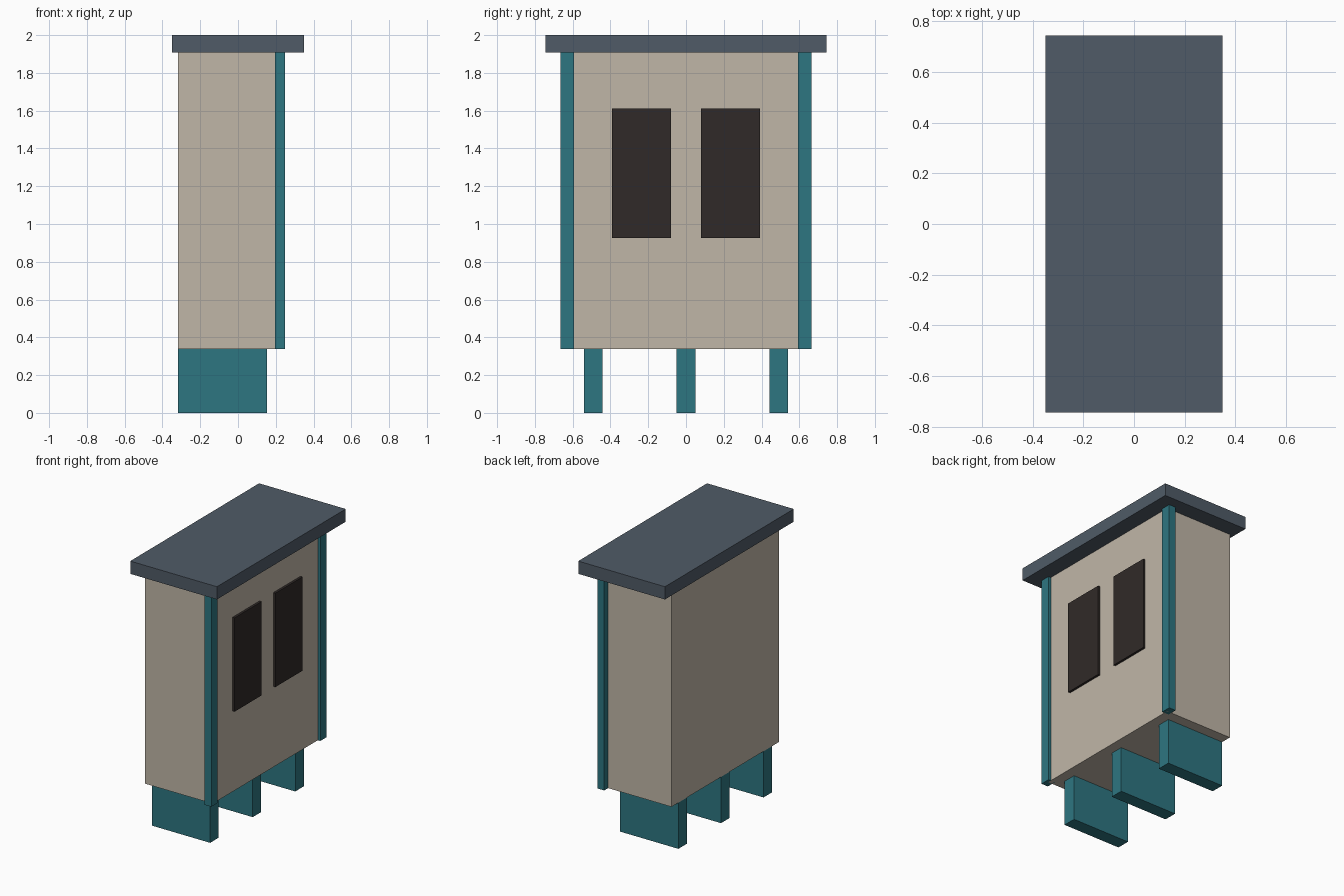
import bpy

if "Cube" in bpy.data.objects:
    bpy.data.objects.remove(bpy.data.objects["Cube"])


def material(name, rgb):
    m = bpy.data.materials.new(name)
    m.diffuse_color = (*rgb, 1)
    m.use_nodes = True
    m.node_tree.nodes["Principled BSDF"].inputs["Base Color"].default_value = m.diffuse_color
    return m


TAN = material("tan_panel", (0.53, 0.47, 0.39))
TEAL = material("teal_trim", (0.027, 0.18, 0.22))
SLATE = material("slate_roof", (0.08, 0.105, 0.135))
DARK = material("dark_panel", (0.03, 0.023, 0.021))


def box(name, x, y, z, mat):
    """Axis-aligned box from (min, max) ranges."""
    bpy.ops.mesh.primitive_cube_add(
        size=1, location=[(a + b) / 2 for a, b in (x, y, z)])
    ob = bpy.context.object
    ob.name = name
    ob.scale = [b - a for a, b in (x, y, z)]
    bpy.ops.object.transform_apply(location=False, rotation=False, scale=True)
    ob.data.materials.append(mat)
    return ob


BASE, EAVE = 0.337, 1.907

# Cabinet body and overhanging roof slab
box("body", (-0.317, 0.23), (-0.62, 0.62), (BASE, EAVE), TAN)
box("roof", (-0.35, 0.35), (-0.743, 0.743), (EAVE, 2.0), SLATE)

# Corner posts and raised dark panels, mirrored about y = 0
for side, s in (("near", -1), ("far", 1)):
    box(f"corner_post_{side}", (0.195, 0.25),
        sorted((s * 0.592, s * 0.665)), (BASE, EAVE), TEAL)
    box(f"window_panel_{side}", (0.21, 0.247),
        sorted((s * 0.08, s * 0.391)), (0.926, 1.611), DARK)

# Three slab feet
for name, y in (("near", -0.491), ("middle", 0), ("far", 0.491)):
    box(f"foot_{name}", (-0.317, 0.153), (y - 0.049, y + 0.049), (0, BASE), TEAL)
